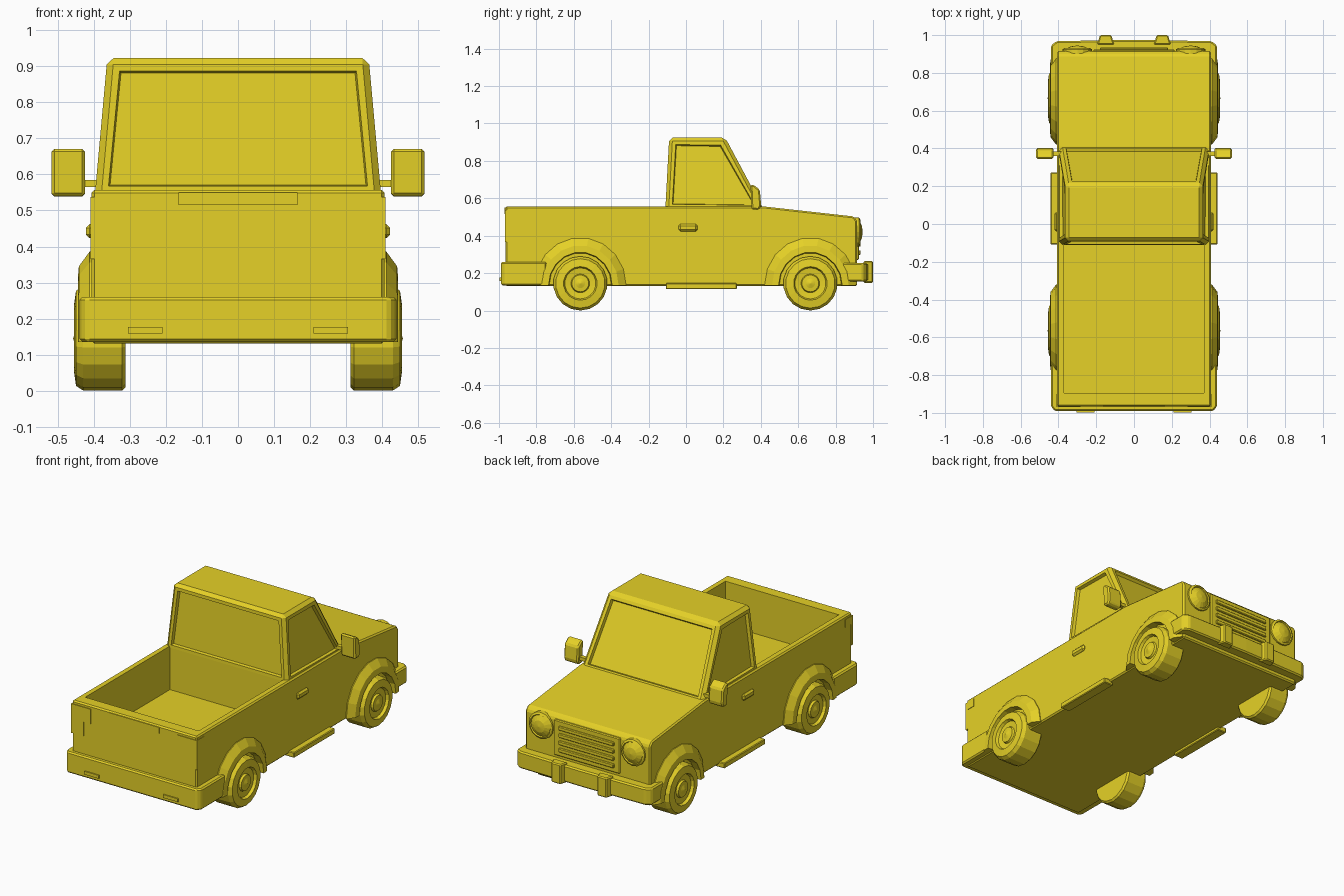
import bpy, bmesh, math
from mathutils import Vector

if "Cube" in bpy.data.objects:
    bpy.data.objects.remove(bpy.data.objects["Cube"])

paint = bpy.data.materials.new("yellow_paint")
paint.diffuse_color = (0.79, 0.64, 0.02, 1)
paint.use_nodes = True
paint.node_tree.nodes["Principled BSDF"].inputs["Base Color"].default_value = paint.diffuse_color


def finish(name, bm, bevel=0, mirror=False):
    bmesh.ops.recalc_face_normals(bm, faces=bm.faces)
    me = bpy.data.meshes.new(name)
    bm.to_mesh(me)
    bm.free()
    me.materials.append(paint)
    ob = bpy.data.objects.new(name, me)
    bpy.context.collection.objects.link(ob)
    if bevel:
        m = ob.modifiers.new("bevel", 'BEVEL')
        m.width, m.segments, m.limit_method = bevel, 1, 'ANGLE'
    if mirror:
        ob.modifiers.new("mirror", 'MIRROR')
    return ob


def prism(name, pts, a, b, to3d, **kw):
    """Extrude a 2D outline from a to b; to3d(u, v, depth) places each point."""
    bm = bmesh.new()
    f = bm.faces.new([bm.verts.new(to3d(u, v, a)) for u, v in pts])
    step = Vector(to3d(0, 0, b)) - Vector(to3d(0, 0, a))
    ext = bmesh.ops.extrude_face_region(bm, geom=[f], use_keep_orig=True)
    bmesh.ops.translate(bm, vec=step, verts=[v for v in ext["geom"] if isinstance(v, bmesh.types.BMVert)])
    return finish(name, bm, **kw)


def along_x(u, v, d): return (d, u, v)
def along_y(u, v, d): return (u, d, v)
def along_z(u, v, d): return (u, v, d)


def box(name, x, y, z, **kw):
    return prism(name, [(x[0], y[0]), (x[1], y[0]), (x[1], y[1]), (x[0], y[1])], z[0], z[1], along_z, **kw)


def lathe(name, prof, centre, axis, steps):
    """Spin (offset, radius) points about a line along axis, mirrored in x."""
    side = Vector((0, 0, 1))
    bm = bmesh.new()
    vs = [bm.verts.new(Vector(centre) + axis * o + side * r) for o, r in prof]
    es = [bm.edges.new(p) for p in zip(vs, vs[1:])]
    bmesh.ops.spin(bm, geom=vs + es, cent=centre, axis=axis, angle=math.tau, steps=steps)
    bmesh.ops.remove_doubles(bm, verts=bm.verts, dist=0.0005)
    return finish(name, bm, mirror=True)


# Body with sloping hood, bed hollowed out
body = prism("body", [(-.965, .13), (-.965, .557), (.41, .557), (.895, .503), (.915, .48), (.915, .13)],
             -.407, .407, along_x, bevel=.008)
cutter = box("bed_cutter", (-.37, .37), (-.895, -.105), (.30, .8))
cutter.hide_render = True
cutter.hide_viewport = True
cutter.display_type = 'WIRE'
cut = body.modifiers.new("bed", 'BOOLEAN')
cut.object, cut.solver = cutter, 'EXACT'

# Cab: tapered block with recessed windows
bm = bmesh.new()
bmesh.ops.create_cube(bm, size=2)
for v in bm.verts:
    top, front = v.co.z > 0, v.co.y > 0
    v.co = (v.co.x * (.363 if top else .397),
            (.21 if top else .41) if front else (-.09 if top else -.11),
            .924 if top else .55)
bmesh.ops.bevel(bm, geom=[e for e in bm.edges if max(v.co.z for v in e.verts) > .6],
                offset=.018, segments=1, affect='EDGES')
bm.normal_update()
panes = [f for f in bm.faces if abs(f.normal.z) < .8 and f.calc_area() > .05]
bmesh.ops.inset_individual(bm, faces=panes, thickness=.026, depth=0)
bmesh.ops.inset_individual(bm, faces=panes, thickness=.006, depth=-.018)
finish("cab", bm)

# Wheels and flared fenders
for end, y in (("rear", -.565), ("front", .665)):
    lathe(end + "_wheels",
          [(.312, 0), (.312, .135), (.322, .145), (.43, .145), (.45, .132), (.456, .09), (.44, .083),
           (.436, .05), (.448, .045), (.45, .025), (.458, 0)],
          (0, y, .145), Vector((1, 0, 0)), 18)
    bm = bmesh.new()
    rows = []
    for i in range(10):
        a = math.pi * i / 9
        rows.append([bm.verts.new((x, y + r * math.cos(a), .135 + r * 1.04 * math.sin(a)))
                     for x, r in ((.395, .245), (.412, .245), (.442, .205), (.445, .17), (.395, .165))])
    for p, q in zip(rows, rows[1:]):
        for k in range(5):
            bm.faces.new((p[k], p[(k + 1) % 5], q[(k + 1) % 5], q[k]))
    bm.faces.new(rows[0])
    bm.faces.new(rows[-1])
    finish(end + "_fenders", bm, mirror=True)

# Bumpers, guards and rear reflectors
prism("rear_bumper", [(-.44, -.745), (-.44, -.965), (-.42, -.99), (.42, -.99), (.44, -.965), (.44, -.745)],
      .135, .26, along_z, bevel=.008)
prism("front_bumper", [(-.44, .835), (-.44, .945), (-.41, .968), (0, .975), (.41, .968), (.44, .945), (.44, .835)],
      .155, .255, along_z, bevel=.008)
prism("bumper_guards", [(.105, .95), (.12, 1.0), (.18, 1.0), (.195, .95)], .148, .265, along_z,
      bevel=.006, mirror=True)
box("rear_reflectors", (.21, .305), (-.997, -.98), (.158, .177), mirror=True)

# Grille with bars, headlights
box("grille", (-.215, .215), (.90, .924), (.27, .48), bevel=.005)
for i in range(4):
    z = .31 + i * .043
    box("grille_bar", (-.18, .18), (.91, .934), (z - .012, z + .012), bevel=.004)
lathe("headlights", [(.90, .078), (.925, .078), (.932, .066), (.926, .062), (.94, .035), (.945, 0)],
      (.30, 0, .42), Vector((0, 1, 0)), 16)

# Tail lights wrapping the corners, tailgate handle
prism("tail_lights", [(.41, .537), (.282, .537), (.282, .45), (.33, .45), (.33, .365), (.41, .365)],
      -.969, -.95, along_y, mirror=True)
box("tail_light_sides", (.39, .41), (-.969, -.90), (.49, .537), mirror=True)
box("tailgate_handle", (-.165, .165), (-.97, -.95), (.515, .55))

# Side mirrors, door handles, steps
prism("mirrors", [(.35, .54), (.345, .672), (.365, .67), (.395, .645), (.402, .56), (.39, .538)],
      .425, .518, along_x, bevel=.008, mirror=True)
box("mirror_arms", (.37, .43), (.36, .385), (.565, .585), mirror=True)
box("door_handles", (.40, .422), (-.04, .062), (.423, .462), bevel=.01, mirror=True)
box("side_steps", (.38, .442), (-.108, .272), (.114, .146), bevel=.004, mirror=True)
